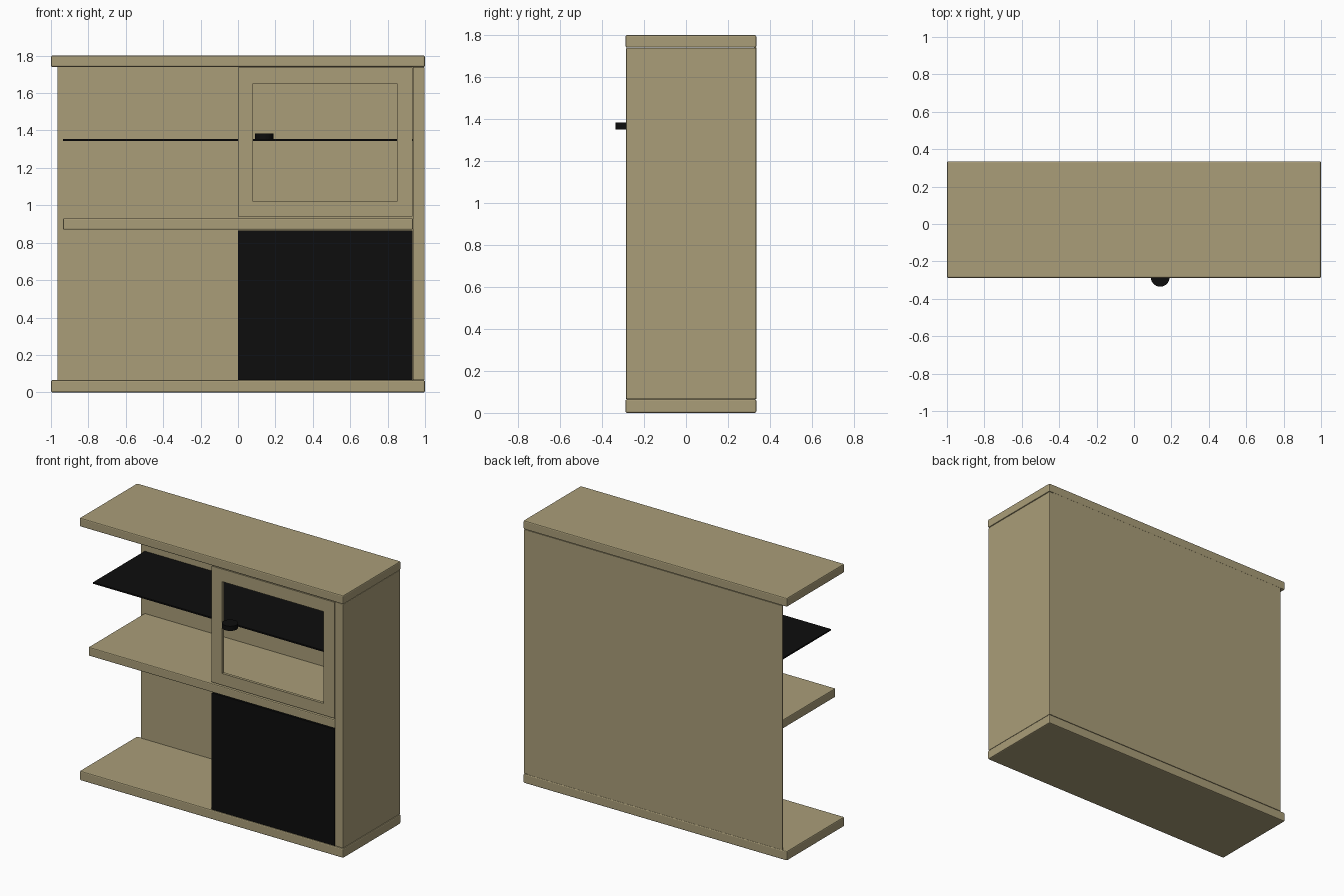
import bpy, bmesh
from mathutils import Matrix, Vector

if "Cube" in bpy.data.objects:
    bpy.data.objects.remove(bpy.data.objects["Cube"])


def material(name, rgb):
    m = bpy.data.materials.new(name)
    m.diffuse_color = (*rgb, 1.0)
    m.use_nodes = True
    m.node_tree.nodes["Principled BSDF"].inputs["Base Color"].default_value = m.diffuse_color
    return m


WOOD = material("tan wood", (0.40, 0.34, 0.19))
BLACK = material("black", (0.004, 0.004, 0.004))


def finish(name, bm, mat, bevel=0.0):
    mesh = bpy.data.meshes.new(name)
    bmesh.ops.recalc_face_normals(bm, faces=bm.faces)
    bm.to_mesh(mesh)
    bm.free()
    mesh.materials.append(mat)
    ob = bpy.data.objects.new(name, mesh)
    bpy.context.collection.objects.link(ob)
    if bevel:
        mod = ob.modifiers.new("edge_rounding", 'BEVEL')
        mod.width = bevel
        mod.segments = 2
    return ob


def box(name, x, y, z, mat=WOOD, bevel=0.0):
    """Box from (min, max) ranges on each axis."""
    bm = bmesh.new()
    size = [b - a for a, b in (x, y, z)]
    mid = [(a + b) / 2 for a, b in (x, y, z)]
    bmesh.ops.create_cube(bm, size=1, matrix=Matrix.Translation(mid) @ Matrix.Diagonal((*size, 1)))
    return finish(name, bm, mat, bevel)


FRONT, BACK = -0.285, 0.335

# top and bottom slabs
for name, z0, z1 in (("base_slab", 0.0, 0.065), ("top_slab", 1.74, 1.8)):
    box(name, (-1, 1), (FRONT - 0.003, BACK), (z0, z1), bevel=0.007)

# side wall (right only; the left end is open) and back panel
box("right_side", (0.935, 0.997), (FRONT, BACK - 0.001), (0.066, 1.739), bevel=0.004)
box("back_panel", (-0.965, 0.965), (BACK - 0.01, BACK), (0.065, 1.74))

# shelves
box("middle_shelf", (-0.935, 0.935), (FRONT, BACK - 0.01), (0.87, 0.93), bevel=0.006)
box("glass_shelf", (-0.935, 0.935), (-0.235, BACK - 0.01), (1.345, 1.355), BLACK)

# lower door
box("lower_door", (0.0, 0.933), (FRONT, FRONT + 0.02), (0.066, 0.865), BLACK)

# upper door: a frame round an open window
bm = bmesh.new()
rings = []
for y in (FRONT, FRONT + 0.02):
    for x0, x1, z0, z1 in ((0.0, 0.933, 0.94, 1.736), (0.08, 0.85, 1.02, 1.65)):
        rings.append([bm.verts.new(Vector((x, y, z)))
                      for x, z in ((x0, z0), (x1, z0), (x1, z1), (x0, z1))])
for a, b in ((0, 1), (1, 3), (3, 2), (2, 0)):
    for i in range(4):
        j = (i + 1) % 4
        bm.faces.new((rings[a][i], rings[a][j], rings[b][j], rings[b][i]))
finish("upper_door_frame", bm, WOOD)

# round handle on the upper door
bm = bmesh.new()
bmesh.ops.create_cone(bm, cap_ends=True, segments=32, radius1=0.05, radius2=0.05, depth=0.032,
                      matrix=Matrix.Translation((0.14, FRONT, 1.367)))
handle = finish("door_handle", bm, BLACK)
bpy.context.view_layer.objects.active = handle
handle.select_set(True)
bpy.ops.object.shade_smooth_by_angle()
